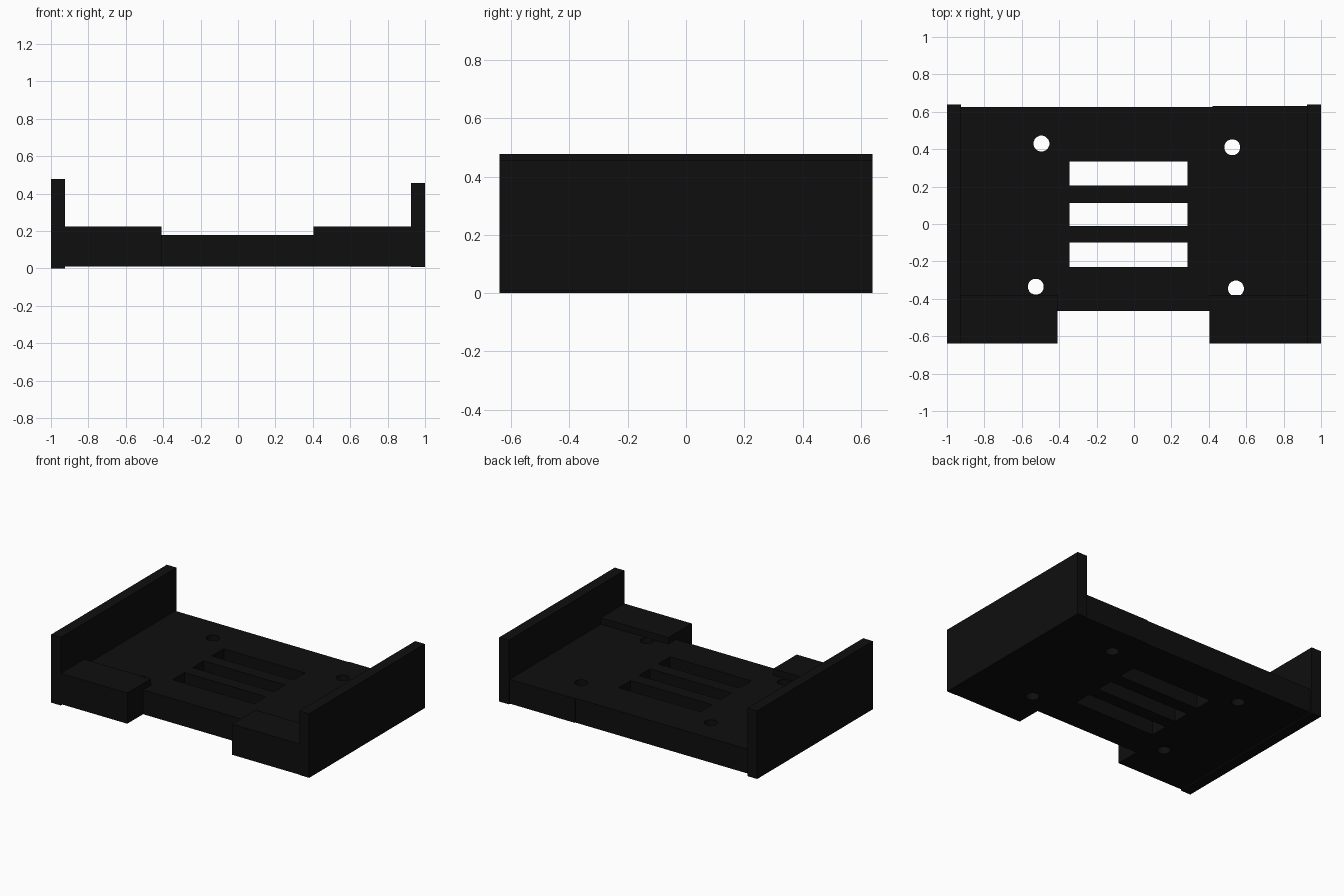
import bpy, bmesh, math
from mathutils import Vector

if "Cube" in bpy.data.objects:
    bpy.data.objects.remove(bpy.data.objects["Cube"])

black = bpy.data.materials.new("matte black")
black.diffuse_color = (0.0045, 0.0045, 0.0045, 1)
black.use_nodes = True
black.node_tree.nodes["Principled BSDF"].inputs["Base Color"].default_value = black.diffuse_color


def prism(name, points, offset):
    """Extrude a flat outline by an offset vector."""
    bm = bmesh.new()
    face = bm.faces.new([bm.verts.new(p) for p in points])
    out = bmesh.ops.extrude_face_region(bm, geom=[face])
    verts = [v for v in out["geom"] if isinstance(v, bmesh.types.BMVert)]
    bmesh.ops.translate(bm, verts=verts, vec=Vector(offset))
    bmesh.ops.recalc_face_normals(bm, faces=bm.faces)
    mesh = bpy.data.meshes.new(name)
    bm.to_mesh(mesh)
    bm.free()
    mesh.materials.append(black)
    obj = bpy.data.objects.new(name, mesh)
    bpy.context.collection.objects.link(obj)
    return obj


def box(name, x0, x1, y0, y1, z0, z1):
    pts = [(x0, y0, z0), (x1, y0, z0), (x1, y1, z0), (x0, y1, z0)]
    return prism(name, pts, (0, 0, z1 - z0))


def cut(target, cutter):
    cutter.hide_render = True
    mod = target.modifiers.new("cut", "BOOLEAN")
    mod.operation = "DIFFERENCE"
    mod.solver = "EXACT"
    mod.object = cutter
    bpy.context.view_layer.objects.active = target
    bpy.ops.object.modifier_apply(modifier=mod.name)
    bpy.data.objects.remove(cutter)


# Side walls, the left one slightly taller
box("left_wall", -1.0, -0.925, -0.64, 0.64, 0.0, 0.477)
box("right_wall", 0.925, 1.0, -0.64, 0.64, 0.008, 0.457)

# Base plate with a tiny step in its back edge
outline = [(-0.925, -0.465), (0.925, -0.465), (0.925, 0.631),
           (0.42, 0.631), (0.42, 0.625), (-0.925, 0.625)]
plate = prism("base_plate", [(x, y, 0.01) for x, y in outline], (0, 0, 0.17))

# Three ventilation slots
for y0, y1 in ((0.205, 0.335), (-0.01, 0.113), (-0.23, -0.10)):
    cut(plate, box("slot_cutter", -0.345, 0.285, y0, y1, -0.1, 0.4))

# Four screw holes
for cx, cy in ((-0.495, 0.43), (0.525, 0.41), (-0.525, -0.335), (0.545, -0.345)):
    ring = [(cx + 0.043 * math.cos((i + 0.5) * math.pi / 8),
             cy + 0.043 * math.sin((i + 0.5) * math.pi / 8), -0.1) for i in range(16)]
    cut(plate, prism("hole_cutter", ring, (0, 0, 0.5)))

# Front blocks, stepped at the back to rest on the plate
profile = [(-0.64, 0.01), (-0.465, 0.01), (-0.465, 0.18),
           (-0.38, 0.18), (-0.38, 0.225), (-0.64, 0.225)]
for name, x0, x1 in (("front_block_left", -0.925, -0.41), ("front_block_right", 0.403, 0.925)):
    prism(name, [(x0, y, z) for y, z in profile], (x1 - x0, 0, 0))
